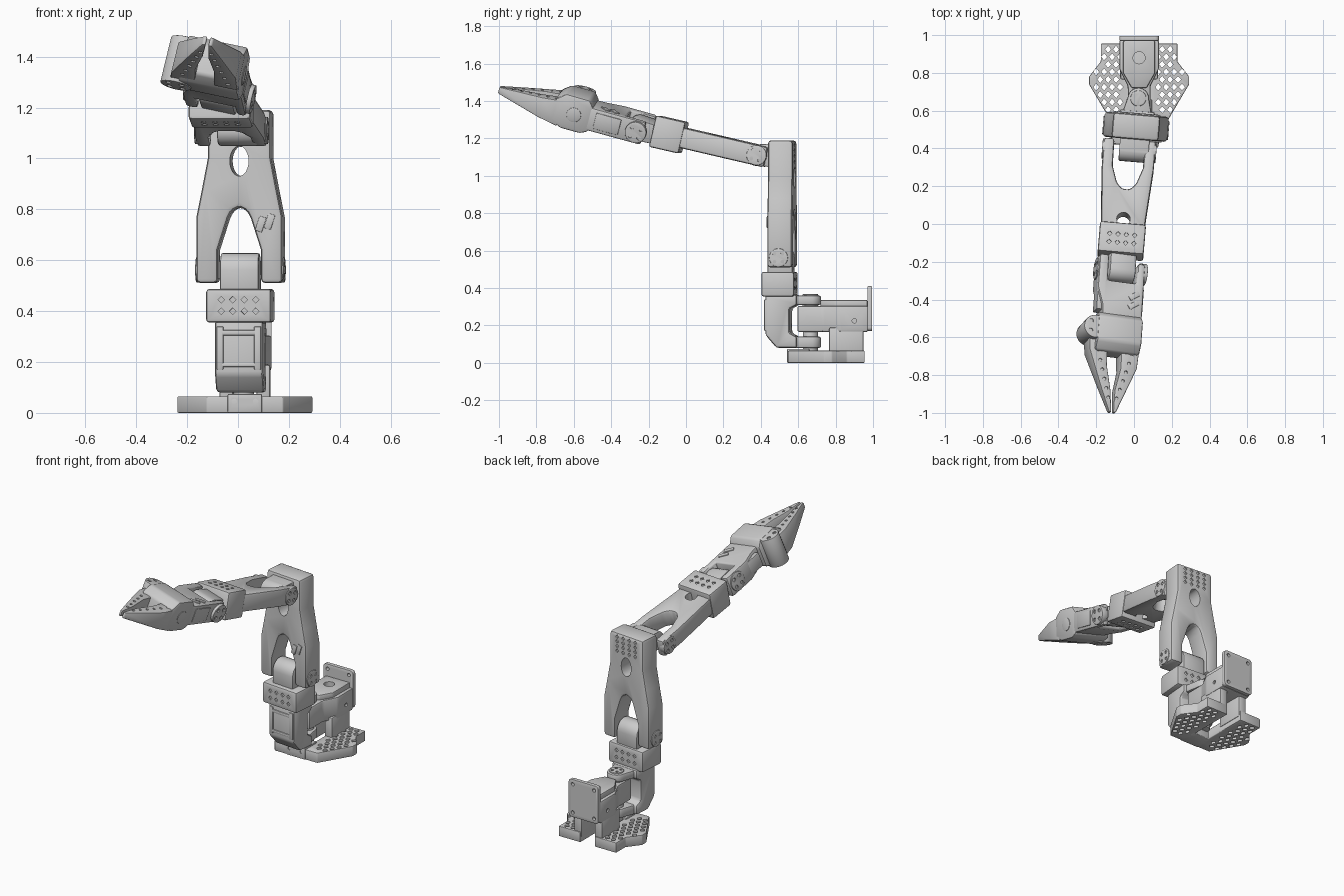
import bpy, bmesh, math
from mathutils import Matrix, Vector

if "Cube" in bpy.data.objects:
    bpy.data.objects.remove(bpy.data.objects["Cube"])

T = lambda x, y, z: Matrix.Translation((x, y, z))
R = lambda deg, ax: Matrix.Rotation(math.radians(deg), 4, ax)
AXIS_TURN = {'x': R(90, 'Y'), 'y': R(90, 'X'), 'z': Matrix()}

grey = bpy.data.materials.new("light grey")
grey.diffuse_color = (0.6, 0.6, 0.6, 1)
grey.use_nodes = True
grey.node_tree.nodes["Principled BSDF"].inputs["Base Color"].default_value = grey.diffuse_color


def link(name, bm):
    me = bpy.data.meshes.new(name)
    bmesh.ops.recalc_face_normals(bm, faces=bm.faces[:])
    bm.to_mesh(me)
    bm.free()
    ob = bpy.data.objects.new(name, me)
    bpy.context.collection.objects.link(ob)
    return ob


def finish(ob, M, bevel, holes):
    """Round the edges, drill the holes, bake and place the part."""
    if bevel:
        b = ob.modifiers.new("round", 'BEVEL')
        b.width, b.segments, b.limit_method = bevel, 2, 'ANGLE'
        b.angle_limit = math.radians(25)
    cutter = None
    if holes:
        bm = bmesh.new()
        for c, ax, r, depth, sides, *stretch in holes:
            s = stretch[0] if stretch else 1
            bmesh.ops.create_cone(bm, cap_ends=True, segments=sides, radius1=r, radius2=r, depth=depth,
                                  matrix=T(*c) @ AXIS_TURN[ax] @ Matrix.Diagonal((1, s, 1, 1)))
        cutter = link("cutter", bm)
        cutter.hide_render = True
        m = ob.modifiers.new("drill", 'BOOLEAN')
        m.object, m.operation, m.solver = cutter, 'DIFFERENCE', 'EXACT'
    dg = bpy.context.evaluated_depsgraph_get()
    dg.update()
    me = bpy.data.meshes.new_from_object(ob.evaluated_get(dg))
    ob.modifiers.clear()
    ob.data = me
    me.name = ob.name
    me.materials.clear()
    me.materials.append(grey)
    me.shade_smooth()
    me.set_sharp_from_angle(angle=math.radians(35))
    if cutter:
        bpy.data.objects.remove(cutter)
    ob.matrix_world = M
    return ob


def solid(name, pts, ax, lo, hi, M=Matrix(), bevel=0.01, holes=(), warp=None):
    """Extrude a flat outline along an axis."""
    def place(p, h):
        return {'x': (h, *p), 'y': (p[0], h, p[1]), 'z': (*p, h)}[ax]
    bm = bmesh.new()
    a, b = ([bm.verts.new(place(p, h)) for p in pts] for h in (lo, hi))
    bm.faces.new(a)
    bm.faces.new(b)
    for i in range(len(pts)):
        j = (i + 1) % len(pts)
        bm.faces.new((a[i], a[j], b[j], b[i]))
    if warp:
        for v in bm.verts:
            v.co = warp(v.co)
    return finish(link(name, bm), M, bevel, holes)


def box(name, x, y, z, M=Matrix(), bevel=0.01, holes=()):
    return solid(name, [(x[0], y[0]), (x[1], y[0]), (x[1], y[1]), (x[0], y[1])],
                 'z', z[0], z[1], M, bevel, holes)


def mirror(half):
    return half + [(-x, y) for x, y in reversed(half)]


def arc(cx, cy, r, a0, a1, n=10):
    return [(cx + r * math.cos(math.radians(a0 + (a1 - a0) * i / n)),
             cy + r * math.sin(math.radians(a0 + (a1 - a0) * i / n))) for i in range(n + 1)]


def boss(name, c, ax, r, depth, M, screws=True):
    """Round joint cap with a ring of screw holes."""
    d = (T(*c) @ AXIS_TURN[ax])
    ends = [d @ Vector((0.6 * r * math.cos(k), 0.6 * r * math.sin(k), s * depth / 2))
            for k in (0.78, 2.36, 3.93, 5.5) for s in (-1, 1)] if screws else []
    bm = bmesh.new()
    bmesh.ops.create_cone(bm, cap_ends=True, segments=28, radius1=r, radius2=r, depth=depth, matrix=d)
    return finish(link(name, bm), M, 0.004, [(e, ax, 0.2 * r, 0.014, 10) for e in ends])


# ---------------------------------------------------------------- base
BASE = T(0.027, 0, 0)
half = [(0.05, 0.66), (0.05, 0.955), (0.203, 0.955), (0.203, 0.86), (0.265, 0.78),
        (0.265, 0.74), (0.15, 0.545)]
grid = []
for row in range(9):
    for col in range(6):
        x, y = 0.122 + col * 0.042 - (row % 2) * 0.021, 0.605 + row * 0.04
        limit = min(0.245, 0.15 + (y - 0.545) * 0.59) if y < 0.78 else max(0.203, 0.265 - (y - 0.78) * 0.78)
        if 0.09 < x < limit - 0.015:
            grid += [((s * x, y, 0.03), 'z', 0.016, 0.2, 4, 1.15) for s in (-1, 1)]
solid("base_plate", mirror(half), 'z', 0, 0.065, BASE, 0.005, grid)
box("base_front_tab", (-0.068, 0.068), (0.54, 0.66), (0, 0.075), BASE, 0.006,
    [((s * 0.042, 0.54, 0.045), 'y', 0.011, 0.02, 12) for s in (-1, 1)])
for s in (-1, 1):
    box("base_leg", sorted((s * 0.045, s * 0.1)), (0.765, 0.95), (0.03, 0.19), BASE)

# base motor housing and rear plate
solid("base_motor_housing", mirror([(0.105, 0.975), (0.105, 0.82), (0.06, 0.73), (0.06, 0.595)]),
      'z', 0.165, 0.305, BASE, 0.012, [((s * 0.105, 0.9, 0.225), 'x', 0.012, 0.02, 12) for s in (-1, 1)])
solid("base_motor_cover", mirror([(0.085, 0.97), (0.085, 0.8), (0.04, 0.72)]), 'z', 0.295, 0.337,
      BASE, 0.008, [((0, 0.88, 0.33), 'z', 0.032, 0.09, 24)])
solid("rear_plate", [p for cx, cz, a in ((0.085, 0.39, 0), (-0.085, 0.39, 90), (-0.085, 0.19, 180), (0.085, 0.19, 270))
                     for p in arc(cx, cz, 0.02, a, a + 90, 4)], 'y', 0.97, 0.995, BASE, 0.003,
      [((sx * 0.075, 0.98, z), 'y', 0.011, 0.08, 12) for sx in (-1, 1) for z in (0.2, 0.38)])

# ---------------------------------------------------------------- turning shoulder
ROOT = T(0.03, 0.75, 0) @ R(-4.8, 'Z') @ T(0, -0.75, 0)
solid("shoulder_bracket", [(0.43, 0.365), (0.43, 0.15), (0.49, 0.08), (0.6, 0.08), (0.6, 0.14),
                           (0.56, 0.16), (0.56, 0.29), (0.6, 0.31), (0.6, 0.365)],
      'x', -0.095, 0.095, ROOT, 0.014)
for s in (-1, 1):
    box("bracket_front_rim", sorted((s * 0.06, s * 0.088)), (0.424, 0.44), (0.17, 0.34), ROOT, 0.005)
for z0, z1 in ((0.18, 0.197), (0.305, 0.325)):
    box("bracket_front_bar", (-0.07, 0.07), (0.424, 0.44), (z0, z1), ROOT, 0.005)
tongue = [(-0.085, 0.56), (0.085, 0.56)] + arc(0, 0.665, 0.057, 0, 180)
solid("lower_turn_arm", tongue, 'z', 0.08, 0.14, ROOT)
solid("upper_turn_arm", tongue, 'z', 0.31, 0.36, ROOT)
boss("lower_turn_shaft", (0, 0.665, 0.11), 'z', 0.04, 0.13, ROOT, False)
boss("upper_turn_cap", (0, 0.665, 0.335), 'z', 0.042, 0.065, ROOT)
box("shoulder_block", (-0.128, 0.128), (0.412, 0.587), (0.355, 0.487), ROOT, 0.012,
    [((x, y, z), 'y', 0.013, 0.016, 4) for x in (-0.068, -0.023, 0.023, 0.068)
     for z in (0.4, 0.445) for y in (0.412, 0.587)])
solid("shoulder_tongue", [(0.44, 0.47), (0.575, 0.47)] + arc(0.508, 0.562, 0.067, 0, 180),
      'x', -0.076, 0.076, ROOT, 0.008)

# ---------------------------------------------------------------- upper arm
arm = [(0.085, 0.51), (0.17, 0.51), (0.17, 0.77), (0.148, 0.88), (0.125, 1.0), (0.125, 1.19)]
inner = [(-0.085, 0.51), (-0.085, 0.64), (-0.045, 0.765), (-0.03, 0.795), (0, 0.81),
         (0.03, 0.795), (0.045, 0.765), (0.085, 0.64)]
window = [((0, 0.5, 0.99), 'y', 0.037, 0.5, 24, 1.6)]
dots = [((x, 0.58, z), 'y', 0.012, 0.016, 4) for x in (-0.068, -0.023, 0.023, 0.068)
        for z in (1.075, 1.105, 1.135, 1.165)]
solid("upper_arm", arm + [(-x, z) for x, z in reversed(arm[1:])] + inner, 'y', 0.447, 0.58,
      ROOT, 0.018, window + dots)
boss("shoulder_joint_cap_right", (0.16, 0.508, 0.562), 'x', 0.05, 0.03, ROOT)
boss("shoulder_joint_cap_left", (-0.16, 0.508, 0.562), 'x', 0.05, 0.03, ROOT)
for dx in (0, 0.035):
    box("arm_label_plate", (-0.014, 0.014), (-0.006, 0.003), (-0.03, 0.03),
        ROOT @ T(0.085 + dx, 0.447, 0.742 + dx * 0.3) @ R(18, 'Y'), 0.002)
solid("elbow_tongue", [(0.5, 1.175), (0.385, 1.168)] + arc(0.385, 1.11, 0.058, 90, 270) + [(0.5, 1.045)],
      'x', -0.078, 0.078, ROOT, 0.008)

# ---------------------------------------------------------------- forearm
FORE = ROOT @ T(-0.025, 0.385, 1.11) @ R(-13, 'X')
outer = [(0.083, 0.05), (0.138, 0.05), (0.138, -0.1), (0.115, -0.43)]
crotch = [(-0.08, -0.1), (-0.05, -0.19), (-0.02, -0.22),
          (0.02, -0.22), (0.05, -0.19), (0.08, -0.1)]
solid("forearm", outer + [(-x, y) for x, y in reversed(outer)] + crotch, 'z',
      -0.055, 0.055, FORE, 0.014, [((0, -0.385, 0), 'z', 0.036, 0.4, 20)])
for s in (-1, 1):
    boss("elbow_joint_cap", (s * 0.126, 0, 0), 'x', 0.054, 0.036, FORE)
box("wrist_block", (-0.122, 0.122), (-0.575, -0.412), (-0.086, 0.086), FORE, 0.012,
    [((x, y, s * 0.086), 'z', 0.013, 0.016, 4) for x in (-0.066, -0.022, 0.022, 0.066)
     for y in (-0.475, -0.52) for s in (-1, 1)])

# ---------------------------------------------------------------- hand
HAND = FORE @ T(0.008, -0.66, 0) @ R(12, 'Y') @ R(-2.5, 'X')
solid("wrist_tongue", [(0.1, 0.052), (0.1, -0.052)] + arc(0, 0, 0.058, 270, 90),
      'x', -0.07, 0.07, HAND, 0.008)
solid("hand_body", [(-0.13, 0.07), (-0.08, 0.07), (-0.078, -0.07), (0.078, -0.07), (0.08, 0.04),
                    (0.118, 0.04), (0.122, -0.3), (-0.09, -0.3), (-0.1, -0.2), (-0.13, -0.11)],
      'z', -0.064, 0.064, HAND, 0.012)
for s in (-1, 1):
    boss("wrist_joint_cap", (s * 0.116, 0, 0), 'x', 0.058, 0.04, HAND)
    box("hand_side_panel", sorted((s * 0.09, s * 0.125)), (-0.23, -0.09), (-0.045, 0.045), HAND, 0.006)
for k in (0, 1):
    box("hand_label_plate", (-0.03, 0.03), (-0.014, 0.014), (0, 0.007),
        HAND @ T(0.07, -0.14 - k * 0.05, 0.062) @ R(35, 'Z'), 0.002)

# gripper housing
solid("gripper_housing", [(-0.25, -0.07), (-0.25, 0.06), (-0.28, 0.1), (-0.41, 0.1), (-0.46, 0.06),
                          (-0.46, -0.06), (-0.4, -0.09), (-0.29, -0.09)],
      'x', -0.12, 0.122, HAND, 0.012)
boss("housing_side_cap", (0.0, -0.345, 0), 'x', 0.04, 0.25, HAND, False)
boss("jaw_pivot", (-0.132, -0.34, 0), 'z', 0.062, 0.19, HAND)


# jaws, thinner towards the tip
def jaw_height(y):
    t = max(0, min(1, (-0.42 - y) / 0.355))
    return -0.085 + 0.065 * t, 0.058 - 0.042 * t


def taper(co):
    lo, hi = jaw_height(co.y)
    return Vector((co.x, co.y, hi if co.z > 0 else lo))


def jaw_dots(x0, x1):
    return [((x0 + (x1 - x0) * i / 5, -0.46 - i * 0.048, h), 'z', 0.009, 0.016, 6)
            for i in range(6) for h in jaw_height(-0.46 - i * 0.048)]


solid("fixed_jaw", [(0.122, -0.42), (0.118, -0.53), (0.028, -0.775), (0.014, -0.775),
                    (0.01, -0.66), (0.03, -0.54), (0.025, -0.42)],
      'z', -1, 1, HAND, 0.006, jaw_dots(0.085, 0.025), taper)
solid("moving_jaw", [(-0.16, -0.34), (-0.145, -0.46), (-0.07, -0.64), (-0.01, -0.775), (0.004, -0.775),
                     (-0.012, -0.66), (-0.045, -0.53), (-0.055, -0.36)],
      'z', -1, 1, HAND, 0.006, jaw_dots(-0.1, -0.02), taper)
